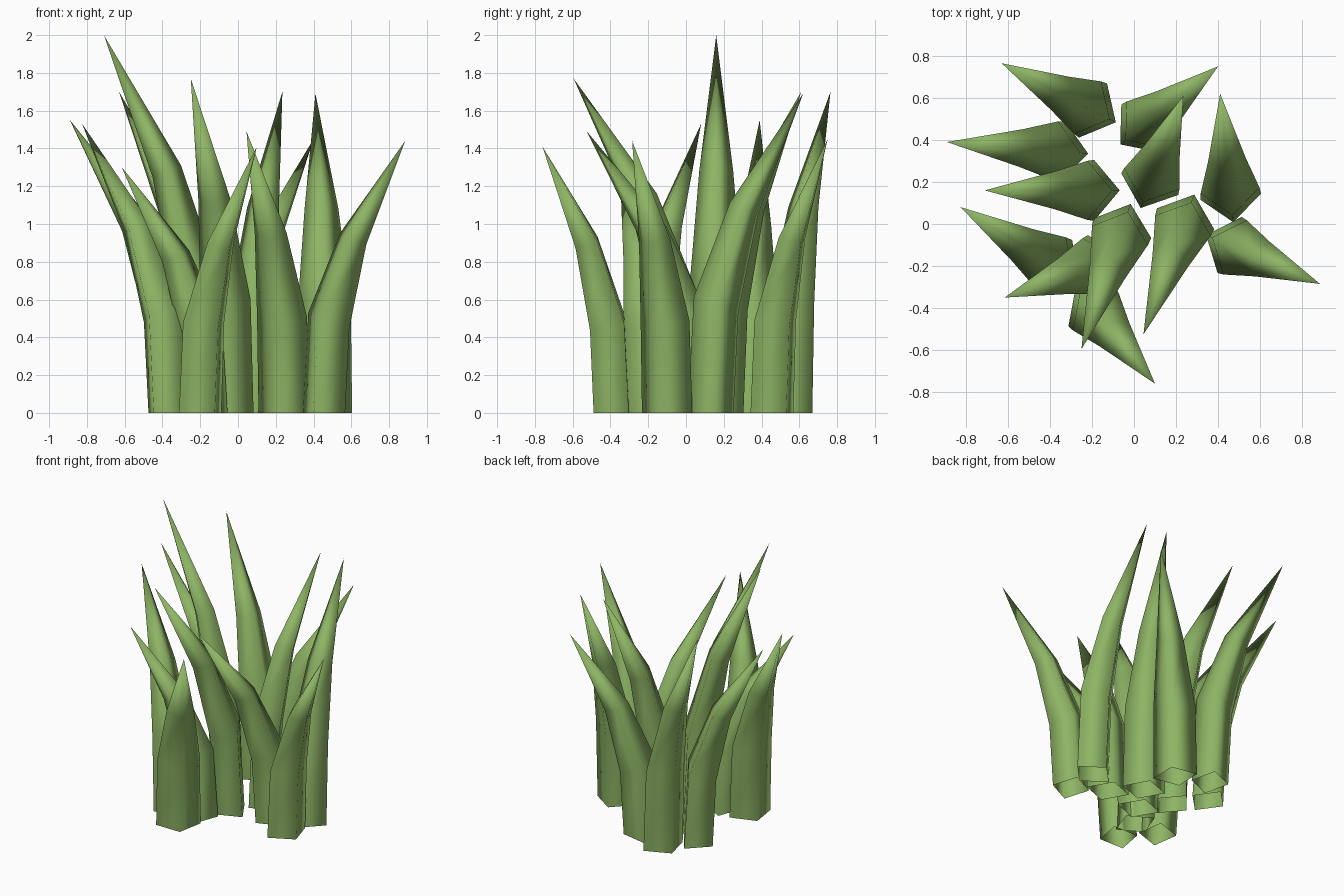
import bpy, bmesh
from mathutils import Vector

if "Cube" in bpy.data.objects:
    bpy.data.objects.remove(bpy.data.objects["Cube"])

mat = bpy.data.materials.new("leaf_green")
mat.diffuse_color = (0.27, 0.46, 0.13, 1)
mat.use_nodes = True
mat.node_tree.nodes["Principled BSDF"].inputs["Base Color"].default_value = mat.diffuse_color

# rings up one blade: (height fraction, lean fraction, size factor, tilt)
RINGS = [(0.0, 0.0, 1.0, 0.0), (0.34, 0.06, 0.97, 0.35), (0.64, 0.36, 0.62, 0.4)]
HALF_WIDTH, HALF_DEPTH = 0.145, 0.122


def blade(name, base, tip):
    """Four-sided hollow blade, upright at the root and bending to its tip."""
    root = Vector((base[0], base[1], 0))
    tip = Vector(tip)
    lean = Vector((tip.x - root.x, tip.y - root.y, 0))
    fwd = lean.normalized()
    side = Vector((-fwd.y, fwd.x, 0))
    bm = bmesh.new()
    loops = []
    for h, l, s, tilt in RINGS:
        c = root + lean * l + Vector((0, 0, tip.z * h))
        f = (fwd - Vector((0, 0, tilt))) * HALF_DEPTH * s
        w = side * HALF_WIDTH * s
        loops.append([bm.verts.new(c + o) for o in (f, w, -f, -w)])
    top = bm.verts.new(tip)
    for i in range(4):
        j = (i + 1) % 4
        for a, b in zip(loops, loops[1:]):
            bm.faces.new((a[i], a[j], b[j], b[i]))
        bm.faces.new((loops[-1][i], loops[-1][j], top))
    for face in bm.faces:
        face.smooth = True
    mesh = bpy.data.meshes.new(name)
    bm.to_mesh(mesh)
    bm.free()
    mesh.materials.append(mat)
    bpy.context.collection.objects.link(bpy.data.objects.new(name, mesh))


# the clump: root position and tip of every blade
BLADES = [
    ((-0.195, 0.54), (-0.63, 0.765, 1.70)),
    ((-0.34, 0.345), (-0.89, 0.39, 1.55)),
    ((-0.19, 0.16), (-0.71, 0.16, 2.00)),
    ((-0.37, -0.20), (-0.825, 0.08, 1.53)),
    ((-0.17, -0.19), (-0.615, -0.35, 1.30)),
    ((-0.055, -0.02), (-0.25, -0.595, 1.77)),
    ((-0.20, -0.395), (0.10, -0.76, 1.41)),
    ((0.245, 0.025), (0.045, -0.525, 1.49)),
    ((0.455, -0.10), (0.885, -0.285, 1.44)),
    ((0.46, 0.13), (0.41, 0.62, 1.69)),
    ((0.075, 0.19), (0.235, 0.61, 1.70)),
    ((0.03, 0.455), (0.40, 0.75, 1.45)),
]
for n, (base, tip) in enumerate(BLADES, 1):
    blade(f"grass_blade_{n}", base, tip)
